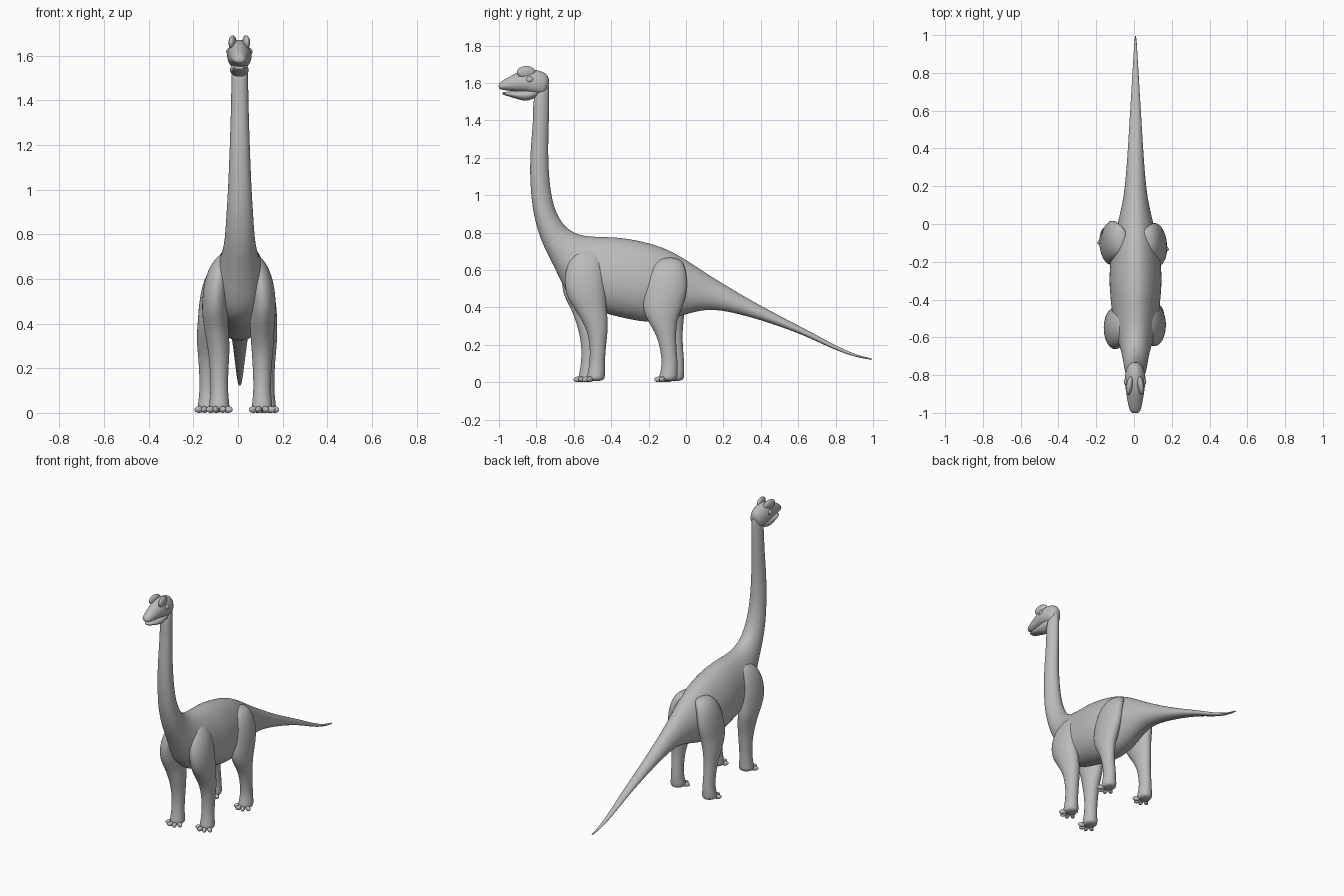
import bpy
import bmesh
from math import sin, cos, pi, radians
from mathutils import Vector

cube = bpy.data.objects.get("Cube")
if cube:
    bpy.data.objects.remove(cube, do_unlink=True)

GREY = (0.5, 0.5, 0.5, 1.0)
skin = bpy.data.materials.new("grey_skin")
skin.use_nodes = True
skin.diffuse_color = GREY
skin.node_tree.nodes["Principled BSDF"].inputs["Base Color"].default_value = GREY


def finish(name, bm, levels):
    """Turn a bmesh into a smooth, subdivided object with the skin material."""
    bmesh.ops.recalc_face_normals(bm, faces=bm.faces)
    for face in bm.faces:
        face.smooth = True
    mesh = bpy.data.meshes.new(name)
    bm.to_mesh(mesh)
    bm.free()
    mesh.materials.append(skin)
    obj = bpy.data.objects.new(name, mesh)
    bpy.context.collection.objects.link(obj)
    if levels:
        obj.modifiers.new("smooth_surface", "SUBSURF").levels = levels
        obj.modifiers["smooth_surface"].render_levels = levels
    return obj


def loft(name, rings, pear=0.0, sides=16):
    """Skin a series of elliptical rings, each given as centre, up, half width."""
    bm = bmesh.new()
    loops = []
    for centre, up, width in rings:
        loop = []
        for i in range(sides):
            a = 2 * pi * i / sides
            across = width * sin(a) * (1 - pear * cos(a))
            loop.append(bm.verts.new(centre + (up * cos(a) + Vector((across, 0, 0))) * 1.025))
        loops.append(loop)
    for low, high in zip(loops, loops[1:]):
        for i in range(sides):
            j = (i + 1) % sides
            bm.faces.new((low[i], low[j], high[j], high[i]))
    bm.faces.new(loops[0])
    bm.faces.new(loops[-1])
    return finish(name, bm, 2)


def profile_loft(name, rows, x=0.0, pear=0.0):
    """Rows give the upper point, the lower point and the half width."""
    rings = []
    for ty, tz, by, bz, width in rows:
        top, bottom = Vector((x, ty, tz)), Vector((x, by, bz))
        rings.append(((top + bottom) / 2, (top - bottom) / 2, width))
    return loft(name, rings, pear)


def ellipsoid(name, centre, size, turn=0.0):
    bm = bmesh.new()
    bmesh.ops.create_uvsphere(bm, u_segments=16, v_segments=10, radius=1)
    obj = finish(name, bm, 0)
    obj.location, obj.scale = centre, size
    obj.rotation_euler.z = turn
    return obj


# Body: one continuous skin from the neck through the torso to the tail tip
neck = [
    (-.735, 1.63, -.80, 1.55, .030),
    (-.73, 1.55, -.82, 1.50, .037),
    (-.733, 1.4, -.815, 1.4, .038),
    (-.74, 1.2, -.837, 1.2, .044),
    (-.725, 1.0, -.83, 1.0, .052),
    (-.69, .89, -.81, .87, .06),
    (-.64, .82, -.77, .74, .066),
    (-.57, .785, -.71, .63, .08),
]
torso = [
    (-.5, .778, -.66, .52, .1),
    (-.45, .776, -.6, .42, .118),
    (-.38, .775, -.46, .375, .128),
    (-.3, .765, -.3, .335, .14),
    (-.2, .745, -.2, .32, .132),
    (-.1, .712, -.1, .33, .118),
    (0, .655, 0, .365, .095),
]
tail = [(y, top, y, bottom, width) for y, top, bottom, width in [
    (.1, .587, .39, .07),
    (.2, .525, .385, .055),
    (.35, .435, .348, .043),
    (.5, .355, .3, .034),
    (.65, .278, .243, .025),
    (.8, .195, .17, .016),
    (.92, .142, .13, .009),
    (1.0, .127, .119, .004),
]]
profile_loft("body", neck + torso + tail, x=.008, pear=.12)

# Head: skull, lower jaw, brow ridges and eye bulges
HEAD_X = .006
profile_loft("skull", [
    (-.725, 1.60, -.76, 1.53, .03),
    (-.74, 1.652, -.78, 1.535, .045),
    (-.80, 1.672, -.82, 1.54, .056),
    (-.86, 1.672, -.86, 1.55, .052),
    (-.91, 1.652, -.91, 1.555, .044),
    (-.96, 1.625, -.96, 1.56, .036),
    (-.993, 1.605, -.993, 1.565, .026),
    (-1.002, 1.592, -1.002, 1.572, .014),
], x=HEAD_X, pear=.15)
profile_loft("lower_jaw", [
    (-.77, 1.57, -.78, 1.535, .03),
    (-.83, 1.57, -.84, 1.503, .044),
    (-.88, 1.56, -.88, 1.506, .04),
    (-.94, 1.553, -.94, 1.527, .033),
    (-.985, 1.553, -.985, 1.538, .022),
], x=HEAD_X)
for side, label in ((1, "left"), (-1, "right")):
    ellipsoid(label + "_brow_ridge", (HEAD_X + side * .03, -.855, 1.658), (.017, .05, .033), side * .15)
    ellipsoid(label + "_eye", (HEAD_X + side * .045, -.835, 1.618), (.014, .02, .016))

# Legs: rows give height, y centre, distance from the middle, half depth, half width
front_leg = [
    (.72, -.52, .05, .05, .03),
    (.66, -.535, .085, .09, .05),
    (.56, -.545, .105, .108, .058),
    (.46, -.535, .11, .105, .058),
    (.39, -.51, .105, .085, .055),
    (.3, -.475, .102, .06, .05),
    (.2, -.47, .1, .042, .041),
    (.1, -.475, .1, .04, .038),
    (.04, -.48, .1, .047, .045),
    (.004, -.485, .1, .05, .048),
]
hind_leg = [
    (.67, -.09, .06, .06, .04),
    (.61, -.1, .098, .1, .05),
    (.5, -.105, .115, .115, .056),
    (.41, -.125, .12, .11, .056),
    (.34, -.13, .125, .083, .051),
    (.27, -.11, .127, .056, .043),
    (.2, -.097, .127, .044, .037),
    (.1, -.085, .125, .041, .036),
    (.04, -.093, .125, .048, .044),
    (.004, -.098, .125, .051, .047),
]


def leg(name, rows, side, stride, spread):
    """Loft one leg; the stride moves the lower part more than the muscle."""
    rings = []
    for z, y, x, depth, width in rows:
        follow = 1 if z < .36 else .35
        centre = Vector((side * (x + spread * follow), y + stride * follow, z))
        rings.append((centre, Vector((0, depth, 0)), width))
    loft(name, rings)
    # Toes fanned around the front of the foot
    foot = rings[-1][0]
    for i in range(4):
        a = radians(-57 + 38 * i)
        place = (foot.x + .046 * sin(a), foot.y - .052 * cos(a), .015)
        ellipsoid(f"{name}_toe_{i + 1}", place, (.013, .024, .015), a)


leg("left_front_leg", front_leg, 1, 0, .008)
leg("right_front_leg", front_leg, -1, -.045, -.016)
leg("left_hind_leg", hind_leg, 1, 0, 0)
leg("right_hind_leg", hind_leg, -1, .035, .01)
